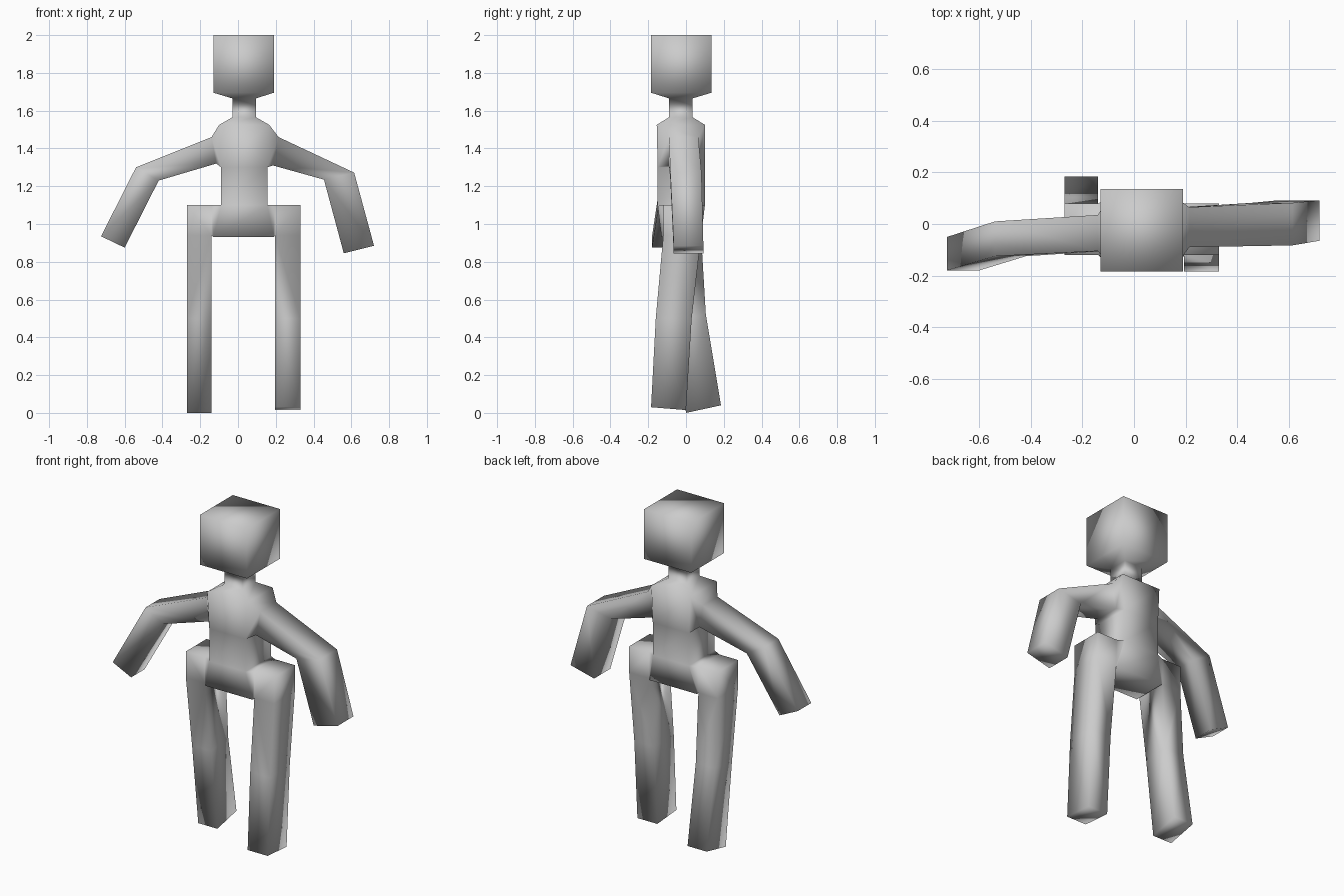
import bpy, bmesh

if "Cube" in bpy.data.objects:
    bpy.data.objects.remove(bpy.data.objects["Cube"])

bm = bmesh.new()


def verts(points):
    return [bm.verts.new(p) for p in points]


def bridge(a, b, skip=()):
    """Join two four-corner rings, leaving chosen sides open."""
    for k in range(4):
        if k not in skip:
            n = (k + 1) % 4
            bm.faces.new((a[k], a[n], b[n], b[k]))
    return b


def level(x0, x1, y0, y1, z):
    return verts([(x0, y0, z), (x1, y0, z), (x1, y1, z), (x0, y1, z)])


def limb_ring(bottom, top, y0, y1):
    (xb, zb), (xt, zt) = bottom, top
    return verts([(xb, y0, zb), (xt, y0, zt), (xt, y1, zt), (xb, y1, zb)])


# Torso, neck and head, stacked upwards
levels = [level(*r) for r in (
    (-0.13, 0.19, -0.13, 0.08, 0.93),      # pelvis
    (-0.09, 0.155, -0.15, 0.10, 1.10),     # waist
    (-0.09, 0.155, -0.15, 0.10, 1.30),     # chest
    (-0.10, 0.165, -0.155, 0.10, 1.525),   # shoulders
    (-0.03, 0.095, -0.09, 0.035, 1.565),   # neck base
    (-0.03, 0.095, -0.09, 0.035, 1.665),   # neck top
    (-0.13, 0.19, -0.185, 0.135, 1.695),   # jaw
    (-0.13, 0.19, -0.185, 0.135, 2.0))]    # crown
for i in range(len(levels) - 1):
    bridge(levels[i], levels[i + 1], (1, 3) if i in (0, 2) else ())
bm.faces.new(levels[0])
bm.faces.new(levels[-1])


def side_opening(i, side):
    lo, hi = levels[i], levels[i + 1]
    f, b = (1, 2) if side > 0 else (0, 3)
    return [lo[f], hi[f], hi[b], lo[b]]


# Arms: shoulder, elbow, hand
arms = {
    1: [((0.185, 1.31), (0.215, 1.46), -0.09, 0.065),
        ((0.455, 1.235), (0.615, 1.272), -0.083, 0.082),
        ((0.56, 0.845), (0.72, 0.885), -0.065, 0.092)],
    -1: [((-0.115, 1.32), (-0.14, 1.46), -0.105, 0.035),
         ((-0.42, 1.23), (-0.54, 1.30), -0.125, 0.01),
         ((-0.60, 0.875), (-0.725, 0.935), -0.18, -0.05)]}
for side, rings in arms.items():
    ring = side_opening(2, side)
    for r in rings:
        ring = bridge(ring, limb_ring(*r))
    bm.faces.new(ring)

# Legs: hip block pushed sideways, then knee and foot (y, z at front and back)
legs = {
    1: (0.195, 0.33, [(-0.16, 0.50, 0.03, 0.50), (-0.185, 0.03, 0.0, 0.015)]),
    -1: (-0.14, -0.27, [(-0.06, 0.50, 0.105, 0.52), (0.0, 0.0, 0.185, 0.04)])}
for side, (xi, xo, steps) in legs.items():
    inner = bridge(side_opening(0, side), limb_ring((xi, 0.94), (xi, 1.10), -0.12, 0.08))
    outer = bridge(inner, limb_ring((xo, 0.94), (xo, 1.10), -0.12, 0.08), (3,))
    bm.faces.new(outer)
    ring = [inner[0], outer[0], outer[3], inner[3]]
    for yf, zf, yb, zb in steps:
        ring = bridge(ring, verts([(xi, yf, zf), (xo, yf, zf), (xo, yb, zb), (xi, yb, zb)]))
    bm.faces.new(ring)

bmesh.ops.recalc_face_normals(bm, faces=bm.faces)
for f in bm.faces:
    f.smooth = True
mesh = bpy.data.meshes.new("figure_body")
bm.to_mesh(mesh)
bm.free()
bpy.context.collection.objects.link(bpy.data.objects.new("figure_body", mesh))
